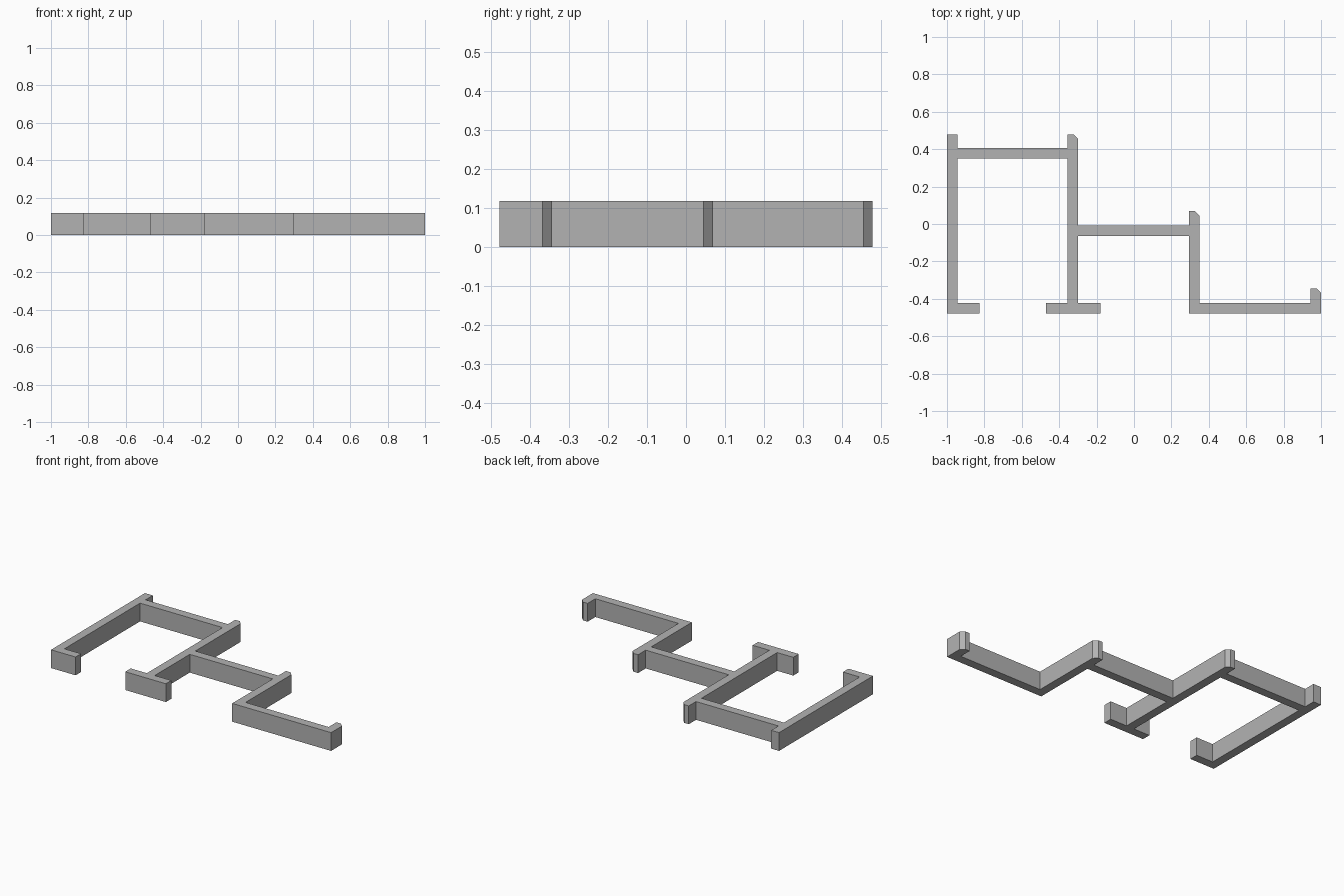
import bpy
import bmesh

cube = bpy.data.objects.get("Cube")
if cube:
    bpy.data.objects.remove(cube)

HEIGHT = 0.118
T = 0.056        # wall thickness
C = 0.024        # chamfer on the wall tips
FRONT, BACK = -0.479, 0.479

# Left edge of each upright wall
left, middle, right, end = -1.0, -0.355, 0.294, 1.0 - T
# Front edge of each crossing wall
back_bar, mid_bar = 0.349, -0.065
mid_tip, end_tip = 0.069, -0.344


def chamfered_tip(x, top):
    """Wall tip from its left corner to the chamfered right corner."""
    return [(x, top), (x + T - C, top), (x + T, top - C)]


# Plan of the connected walls, traced clockwise
outline = [
    (left, FRONT), (left, BACK), (left + T, BACK),
    (left + T, back_bar + T), (middle, back_bar + T),
    *chamfered_tip(middle, BACK),
    (middle + T, mid_bar + T), (right, mid_bar + T),
    *chamfered_tip(right, mid_tip),
    (right + T, FRONT + T), (end, FRONT + T),
    *chamfered_tip(end, end_tip),
    (end + T, FRONT), (right, FRONT),
    (right, mid_bar), (middle + T, mid_bar),
    # Double foot of the middle wall
    (middle + T, FRONT + T), (-0.18, FRONT + T), (-0.18, FRONT),
    (-0.47, FRONT), (-0.47, FRONT + T), (middle, FRONT + T),
    (middle, back_bar), (left + T, back_bar),
    # Inward foot of the left wall
    (left + T, FRONT + T), (-0.825, FRONT + T), (-0.825, FRONT),
]

# Raise the plan into solid walls
bm = bmesh.new()
floor = bm.faces.new([bm.verts.new((x, y, 0)) for x, y in outline])
raised = bmesh.ops.extrude_face_region(bm, geom=[floor], use_keep_orig=True)
top_verts = [g for g in raised["geom"] if isinstance(g, bmesh.types.BMVert)]
bmesh.ops.translate(bm, verts=top_verts, vec=(0, 0, HEIGHT))
bmesh.ops.recalc_face_normals(bm, faces=bm.faces)

mesh = bpy.data.meshes.new("walls")
bm.to_mesh(mesh)
bm.free()
walls = bpy.data.objects.new("walls", mesh)
bpy.context.collection.objects.link(walls)

# Plain grey finish
grey = bpy.data.materials.new("light_grey")
grey.use_nodes = True
colour = (0.45, 0.45, 0.45, 1)
grey.diffuse_color = colour
for node in grey.node_tree.nodes:
    if node.type == "BSDF_PRINCIPLED":
        node.inputs["Base Color"].default_value = colour
mesh.materials.append(grey)
